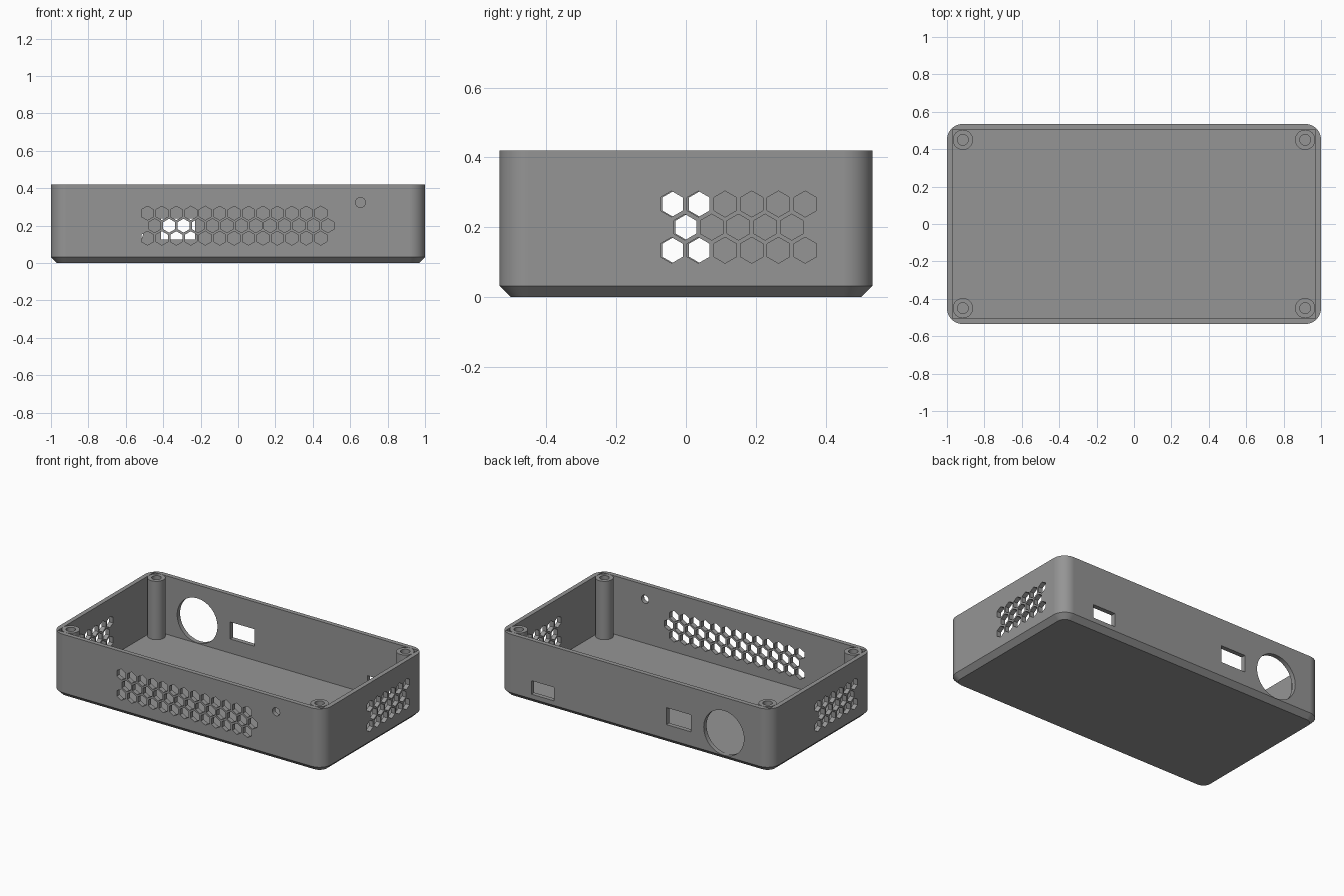
import bpy, bmesh, math
from mathutils import Matrix, Vector

if "Cube" in bpy.data.objects:
    bpy.data.objects.remove(bpy.data.objects["Cube"])

HX, HY, H = 1.0, 0.535, 0.42      # outer half sizes and height
WALL, FLOOR, CH, R = 0.03, 0.032, 0.032, 0.085

grey = bpy.data.materials.new("dark grey plastic")
grey.diffuse_color = (0.3, 0.3, 0.3, 1)
grey.use_nodes = True
grey.node_tree.nodes["Principled BSDF"].inputs["Base Color"].default_value = grey.diffuse_color


def make_object(name, bm):
    bmesh.ops.recalc_face_normals(bm, faces=bm.faces[:])
    mesh = bpy.data.meshes.new(name)
    bm.to_mesh(mesh)
    bm.free()
    mesh.materials.append(grey)
    ob = bpy.data.objects.new(name, mesh)
    bpy.context.collection.objects.link(ob)
    return ob


def loft(bm, rings, closed=False):
    """Skin equal-length rings; cap the ends, or join last ring to first."""
    vs = [[bm.verts.new(p) for p in ring] for ring in rings]
    n = len(vs[0])
    pairs = list(zip(vs, vs[1:])) + ([(vs[-1], vs[0])] if closed else [])
    for a, b in pairs:
        for i in range(n):
            j = (i + 1) % n
            bm.faces.new((a[i], a[j], b[j], b[i]))
    if not closed:
        bm.faces.new(vs[0][::-1])
        bm.faces.new(vs[-1])


def rounded_rect(inset, z, steps=12):
    r = R - inset
    pts = []
    for k, (sx, sy) in enumerate(((1, 1), (-1, 1), (-1, -1), (1, -1))):
        for i in range(steps + 1):
            a = math.pi / 2 * (k + i / steps)
            pts.append((sx * (HX - R) + r * math.cos(a),
                        sy * (HY - R) + r * math.sin(a), z))
    return pts


def polygon(r, n, start=0.0):
    return [(r * math.cos(start + math.tau * i / n),
             r * math.sin(start + math.tau * i / n)) for i in range(n)]


def rect(w, h):
    return [(-w / 2, -h / 2), (w / 2, -h / 2), (w / 2, h / 2), (-w / 2, h / 2)]


def wall_cut(bm, outline, side, u, z):
    """Cutter prism through one wall; u runs along x or y."""
    rings = []
    for d in (-0.05, 0.05):
        ring = []
        for a, b in outline:
            if side in ("front", "back"):
                y = (HY - WALL / 2) * (-1 if side == "front" else 1)
                ring.append((u + a, y + d, z + b))
            else:
                x = (HX - WALL / 2) * (-1 if side == "left" else 1)
                ring.append((x + d, u + a, z + b))
        rings.append(ring)
    loft(bm, rings)


def hex_grille(bm, side, start, counts, step):
    """Three staggered rows of pointed-top hexagons."""
    pitch = abs(step)
    for row, count in enumerate(counts):
        for i in range(count):
            u = start + step * (i + (0.5 if row == 1 else 0))
            wall_cut(bm, polygon(0.0372, 6, math.pi / 6), side, u,
                     0.2 + (row - 1) * pitch * 0.866)


# Chamfered, rounded outer block
bm = bmesh.new()
loft(bm, [rounded_rect(CH, 0), rounded_rect(0, CH), rounded_rect(0, H)])
case = make_object("case_body", bm)

# Square-cornered cavity
bm = bmesh.new()
bmesh.ops.create_cube(bm, size=1, matrix=Matrix.LocRotScale(
    Vector((0, 0, FLOOR + 0.5)), None,
    Vector((2 * (HX - WALL), 2 * (HY - WALL), 1))))
cavity = make_object("cavity_cutter", bm)

# Vents and ports
bm = bmesh.new()
hex_grille(bm, "front", -0.484, (13, 13, 13), 0.0772)
hex_grille(bm, "right", -0.041, (6, 5, 6), 0.0765)
hex_grille(bm, "left", 0.041, (6, 5, 6), -0.0765)
wall_cut(bm, polygon(0.027, 32), "front", 0.655, 0.324)
wall_cut(bm, polygon(0.148, 64), "back", -0.653, 0.183)
wall_cut(bm, rect(0.18, 0.113), "back", -0.321, 0.182)
wall_cut(bm, rect(0.165, 0.09), "back", 0.68, 0.107)
ports = make_object("port_cutter", bm)

for cutter in (cavity, ports):
    cutter.hide_render = True
    mod = case.modifiers.new(cutter.name, "BOOLEAN")
    mod.operation = "DIFFERENCE"
    mod.solver = "EXACT"
    mod.object = cutter

# Bake the cuts and remove the cutters
bpy.context.view_layer.update()
cut_mesh = bpy.data.meshes.new_from_object(
    case.evaluated_get(bpy.context.evaluated_depsgraph_get()))
case.modifiers.clear()
case.data = cut_mesh
case.data.materials.clear()
case.data.materials.append(grey)
for cutter in (cavity, ports):
    bpy.data.objects.remove(cutter)

# Hollow screw posts in the four corners
parts = [case]
for sx, nx in ((-1, "left"), (1, "right")):
    for sy, ny in ((-1, "front"), (1, "back")):
        cx, cy = sx * 0.915, sy * 0.45
        bm = bmesh.new()
        loft(bm, [[(cx + a, cy + b, z) for a, b in polygon(r, 40)]
                  for r, z in ((0.054, FLOOR - 0.005), (0.054, H),
                               (0.029, H), (0.029, FLOOR - 0.005))], closed=True)
        parts.append(make_object(f"screw_post_{ny}_{nx}", bm))

# Smooth the round surfaces, keep edges crisp
for ob in parts:
    bpy.ops.object.select_all(action="DESELECT")
    ob.select_set(True)
    bpy.context.view_layer.objects.active = ob
    bpy.ops.object.shade_smooth_by_angle(angle=math.radians(30))
    wn = ob.modifiers.new("even_normals", "WEIGHTED_NORMAL")
    wn.keep_sharp = True
